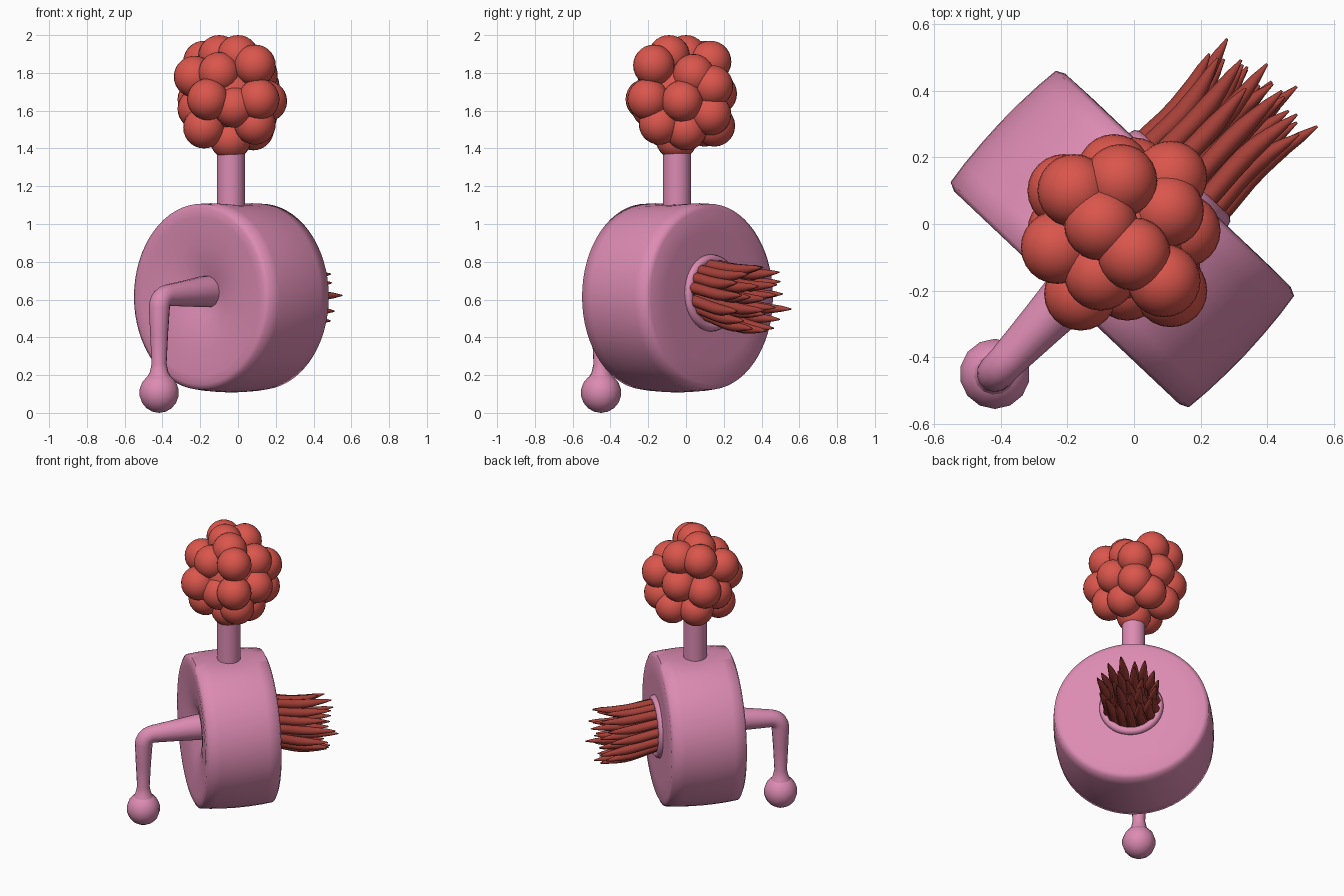
import bpy, bmesh, math, random
from mathutils import Vector

if "Cube" in bpy.data.objects:
    bpy.data.objects.remove(bpy.data.objects["Cube"])

random.seed(4)
CX, CY, CZ = -0.035, -0.045, 0.615
D = Vector((0.687, 0.727, 0))      # drum axis, pointing to the tail
E = Vector((0.727, -0.687, 0))     # sideways across the drum


def P(u, t, z):
    return Vector((CX, CY, z)) + E * u + D * t


def material(name, srgb):
    m = bpy.data.materials.new(name)
    m.diffuse_color = [((c / 255 + 0.055) / 1.055) ** 2.4 for c in srgb] + [1]
    m.use_nodes = True
    m.node_tree.nodes["Principled BSDF"].inputs["Base Color"].default_value = m.diffuse_color
    return m


PINK = material("pink", (220, 139, 178))
RED = material("coral red", (218, 86, 76))
DARK = material("dark red", (165, 64, 56))


def finish(bm, name, mat, angle=50):
    bmesh.ops.recalc_face_normals(bm, faces=bm.faces)
    me = bpy.data.meshes.new(name)
    bm.to_mesh(me)
    bm.free()
    ob = bpy.data.objects.new(name, me)
    bpy.context.collection.objects.link(ob)
    me.materials.append(mat)
    bpy.ops.object.select_all(action='DESELECT')
    ob.select_set(True)
    bpy.context.view_layer.objects.active = ob
    bpy.ops.object.shade_smooth_by_angle(angle=math.radians(angle))
    return ob


def lathe(bm, profile, n, cz=CZ, closed=False):
    # revolve (t, radius) pairs round the drum axis
    rings = [[bm.verts.new(P(r * math.cos(2 * math.pi * i / n), t, cz + r * math.sin(2 * math.pi * i / n)))
              for i in range(n)] for t, r in profile]
    pairs = list(zip(rings, rings[1:] + ([rings[0]] if closed else [])))
    for a, b in pairs:
        for i in range(n):
            j = (i + 1) % n
            bm.faces.new((a[i], a[j], b[j], b[i]))
    if not closed:
        bm.faces.new(rings[0])
        bm.faces.new(rings[-1])


def tubes(name, paths, mat, sides=2):
    # tapered round tubes; each path is a list of (point, radius)
    cu = bpy.data.curves.new(name, 'CURVE')
    cu.dimensions = '3D'
    cu.bevel_depth = 1
    cu.bevel_resolution = sides
    cu.use_fill_caps = True
    for path in paths:
        s = cu.splines.new('POLY')
        s.points.add(len(path) - 1)
        for q, (p, r) in zip(s.points, path):
            q.co = (*p, 1)
            q.radius = r
        s.use_smooth = True
    ob = bpy.data.objects.new(name, cu)
    bpy.context.collection.objects.link(ob)
    cu.materials.append(mat)
    bpy.ops.object.select_all(action='DESELECT')
    ob.select_set(True)
    bpy.context.view_layer.objects.active = ob
    bpy.ops.object.convert(target='MESH')
    return ob


# Drum body: dished front, barrel rim, back with a socket for the tail
bm = bmesh.new()
lathe(bm, [(-0.165, 0.02), (-0.185, 0.10), (-0.213, 0.17), (-0.23, 0.28), (-0.243, 0.42), (-0.243, 0.465),
           (-0.23, 0.492), (-0.16, 0.500), (-0.08, 0.505), (0, 0.507), (0.08, 0.505), (0.16, 0.500),
           (0.23, 0.492), (0.243, 0.465), (0.245, 0.35), (0.245, 0.18), (0.2, 0.165), (0.12, 0.15),
           (0.1, 0.02)], 64)
for v in bm.verts:  # dent where the neck plugs in
    if v.co.z > CZ + 0.44:
        d = math.hypot(v.co.x - CX, v.co.y - CY)
        v.co.z -= 0.025 * max(0, 1 - d / 0.2)
finish(bm, "drum_body", PINK, 60)

# Ring round the tail socket
bm = bmesh.new()
lathe(bm, [(0.245 + 0.028 * math.sin(a * math.pi / 5), 0.178 + 0.026 * math.cos(a * math.pi / 5))
           for a in range(10)], 40, 0.635, True)
finish(bm, "tail_socket_ring", PINK, 80)

# Crank arm bent downwards
crank = [(P(0, -0.15, 0.643), 0.085), (P(0, -0.22, 0.641), 0.083), (P(0, -0.35, 0.632), 0.07),
         (P(0, -0.49, 0.622), 0.058)]
for k in range(1, 6):
    a = k * math.pi / 10
    crank.append((P(0, -0.49 - 0.065 * math.sin(a), 0.557 + 0.065 * math.cos(a)), 0.056))
crank += [(P(0, -0.557, 0.42), 0.048), (P(0, -0.557, 0.26), 0.04), (P(0, -0.557, 0.215), 0.05),
          (P(0, -0.557, 0.17), 0.075)]
tubes("crank_arm", [crank], PINK, 5)

# Ball handle
bm = bmesh.new()
bmesh.ops.create_uvsphere(bm, u_segments=14, v_segments=9, radius=0.107)
bmesh.ops.translate(bm, verts=bm.verts, vec=P(0, -0.557, 0.107))
finish(bm, "crank_ball", PINK, 60)

# Neck
bm = bmesh.new()
bmesh.ops.create_cone(bm, cap_ends=True, segments=32, radius1=0.074, radius2=0.074, depth=0.42)
bmesh.ops.translate(bm, verts=bm.verts, vec=(-0.037, -0.048, 1.24))
finish(bm, "neck", PINK)

# Head: cluster of balls
BALLS = [(-.10, 0, 1.89), (0, -.09, 1.89), (.09, -.17, 1.84), (.10, .04, 1.79), (-.18, .10, 1.86),
         (-.04, .13, 1.86), (.11, .14, 1.73), (-.10, -.15, 1.80), (-.16, -.21, 1.66), (-.23, -.07, 1.78),
         (.11, -.20, 1.66), (.15, -.02, 1.65), (-.02, -.18, 1.62), (.09, -.14, 1.53), (-.18, -.10, 1.51),
         (-.04, -.05, 1.45), (.10, .13, 1.58), (0, .15, 1.52), (-.21, .10, 1.66), (-.06, .16, 1.69),
         (-.15, .10, 1.52), (-.21, -.02, 1.61), (.08, 0, 1.5)]
bm = bmesh.new()
for c in BALLS:
    new = bmesh.ops.create_uvsphere(bm, u_segments=24, v_segments=14, radius=0.11)
    bmesh.ops.translate(bm, verts=new["verts"], vec=c)
core = bmesh.ops.create_uvsphere(bm, u_segments=24, v_segments=14, radius=0.2)
bmesh.ops.translate(bm, verts=core["verts"], vec=(-0.04, -0.03, 1.68))
finish(bm, "ball_cluster_head", RED)

# Tail: spreading wavy strands in concentric rings
strands = []
for count, root, tip in ((1, 0, 0), (7, 0.065, 0.09), (15, 0.135, 0.185)):
    for k in range(count):
        a = 2 * math.pi * (k + 0.3 * random.random()) / count
        ca, sa = math.cos(a), math.sin(a)
        end = 0.69 - 0.35 * tip + random.uniform(-0.05, 0.04)
        path = []
        for i in range(11):
            f = i / 10
            t = 0.12 + (end - 0.12) * f
            r = root + (tip - root) * f
            wave = 0.014 * math.sin(f * 6.5 + 0.5)
            rad = 0.031 * min(1, 1.9 * (1 - f) ** 0.7 + 0.12)
            path.append((P(r * ca + wave * ca, t, 0.64 + r * sa * 0.92 + wave - 0.045 * f * f), rad))
        strands.append(path)
tubes("tail_strands", strands, DARK, 2)
